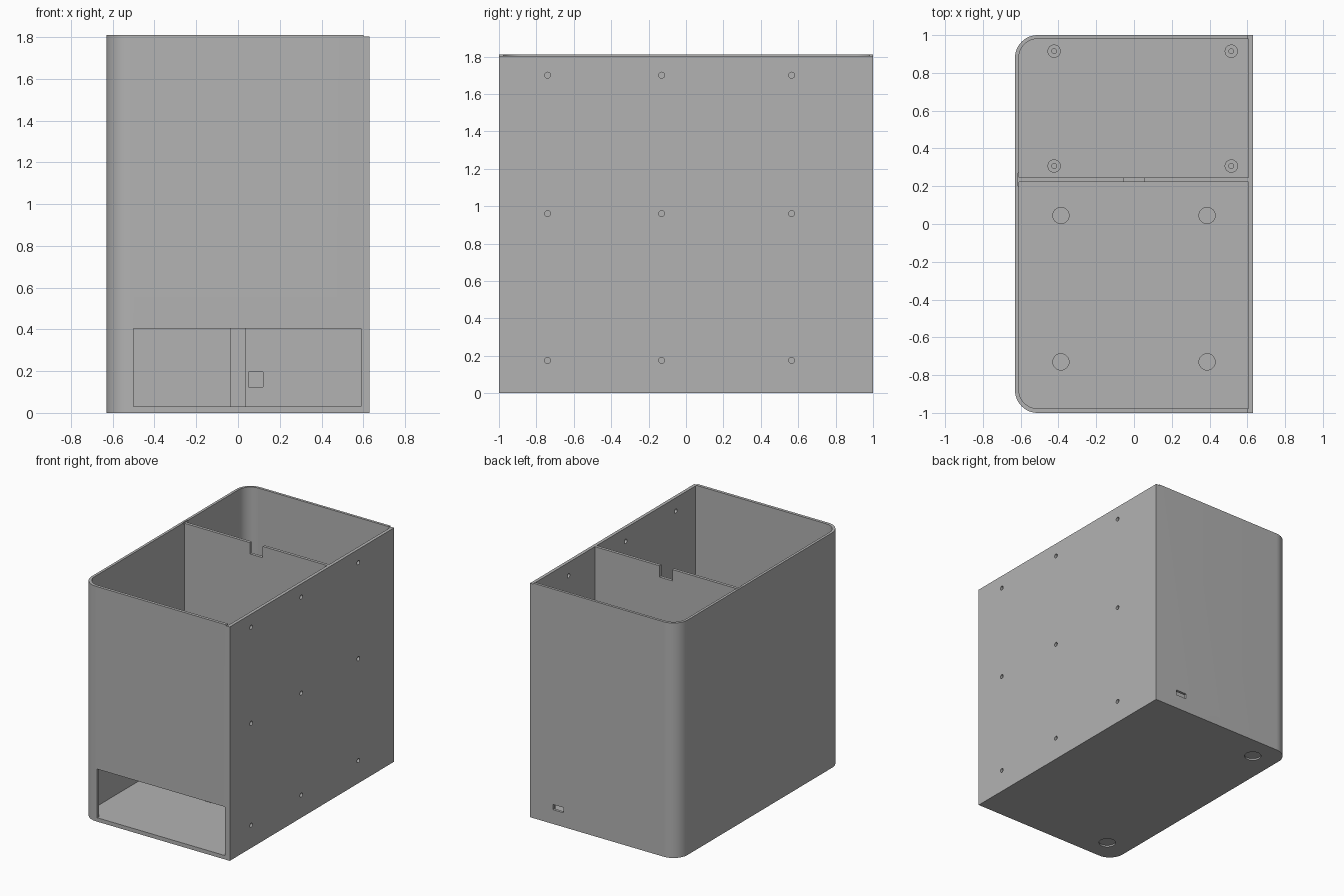
import bpy, bmesh, math

cube = bpy.data.objects.get("Cube")
if cube:
    bpy.data.objects.remove(cube, do_unlink=True)

grey = bpy.data.materials.new("plain grey")
grey.use_nodes = True
grey.diffuse_color = (0.45, 0.45, 0.45, 1)
grey.node_tree.nodes["Principled BSDF"].inputs["Base Color"].default_value = grey.diffuse_color


def prism(name, outline, z0, z1):
    """Extrude a flat outline from z0 up to z1."""
    bm = bmesh.new()
    face = bm.faces.new([bm.verts.new((x, y, z0)) for x, y in outline])
    top = bmesh.ops.extrude_face_region(bm, geom=[face])["geom"]
    bmesh.ops.translate(bm, vec=(0, 0, z1 - z0),
                        verts=[v for v in top if isinstance(v, bmesh.types.BMVert)])
    bmesh.ops.recalc_face_normals(bm, faces=bm.faces)
    mesh = bpy.data.meshes.new(name)
    bm.to_mesh(mesh)
    bm.free()
    mesh.materials.append(grey)
    obj = bpy.data.objects.new(name, mesh)
    bpy.context.collection.objects.link(obj)
    return obj


def outline(x0, x1, y0, y1, front=0, back=0, steps=12):
    """Rectangle whose two -x corners may be rounded."""
    pts = [(x1, y0), (x1, y1)]
    for r, y, side, start in ((back, y1, -1, 90), (front, y0, 1, 180)):
        if not r:
            pts.append((x0, y))
            continue
        for i in range(steps + 1):
            a = math.radians(start + 90 * i / steps)
            pts.append((x0 + r + r * math.cos(a), y + side * r + r * math.sin(a)))
    return pts


def box(name, x0, x1, y0, y1, z0, z1):
    return prism(name, outline(x0, x1, y0, y1), z0, z1)


def disc(name, x, y, r, z0, z1, sides=32):
    ring = [(x + r * math.cos(math.tau * i / sides), y + r * math.sin(math.tau * i / sides))
            for i in range(sides)]
    return prism(name, ring, z0, z1)


def cut(obj, cutter):
    mod = obj.modifiers.new("cut", "BOOLEAN")
    mod.operation = "DIFFERENCE"
    mod.solver = "EXACT"
    mod.object = cutter
    bpy.context.view_layer.objects.active = obj
    bpy.ops.object.modifier_apply(modifier=mod.name)
    bpy.data.objects.remove(cutter, do_unlink=True)


def smooth(obj):
    bpy.ops.object.select_all(action="DESELECT")
    obj.select_set(True)
    bpy.context.view_layer.objects.active = obj
    bpy.ops.object.shade_smooth_by_angle(angle=math.radians(30))


HEIGHT, FLOOR, SHELF, RIM = 1.81, 0.03, 0.405, 1.802
WALL_L, WALL_R = -0.61, 0.605

# Case shell with two open compartments
case = prism("case_shell", outline(-0.63, 0.63, -1, 1, 0.12, 0.12), 0, HEIGHT)
cut(case, prism("front_space", outline(WALL_L, WALL_R, -0.977, 0.222, front=0.1), FLOOR, 2))
cut(case, prism("back_space", outline(WALL_L, WALL_R, 0.245, 0.98, back=0.1), FLOOR, 2))

# Lowered divider and side wall, cable notch
cut(case, box("divider_top", -0.615, 0.62, 0.2, 0.27, RIM, 2))
cut(case, box("side_top", 0.6, 0.7, -1.1, 1.1, RIM, 2))
cut(case, box("notch", -0.055, 0.055, 0.2, 0.27, 1.715, 2))

# Front window, divider port, back port
cut(case, box("window", -0.5, 0.59, -1.1, -0.95, FLOOR, SHELF))
cut(case, box("divider_port", 0.05, 0.12, 0.2, 0.27, 0.125, 0.195))
cut(case, box("back_port", 0.345, 0.435, 0.95, 1.1, 0.11, 0.15))

# Screw holes through the flat side
for y in (-0.74, -0.13, 0.565):
    for z in (0.175, 0.96, 1.70):
        drill = disc("drill", 0, 0, 0.016, -0.1, 0.1, 20)
        drill.rotation_euler.y = math.radians(90)
        drill.location = (0.62, y, z)
        bpy.context.view_layer.update()
        cut(case, drill)

# Shallow foot recesses underneath
for y in (-0.82, 0.82):
    cut(case, disc("foot_recess", -0.435, y, 0.06, -0.1, 0.012))
smooth(case)

# Shelf above the window, with four holes
shelf = prism("shelf", outline(WALL_L, WALL_R, -0.977, 0.222, front=0.1), SHELF, SHELF + 0.025)
for x in (-0.387, 0.387):
    for y in (-0.73, 0.045):
        cut(shelf, disc("shelf_hole", x, y, 0.043, 0.3, 0.6))
smooth(shelf)

# Rib carrying the shelf
box("shelf_rib", -0.035, 0.035, -0.343, 0.222, FLOOR, SHELF)

# Standoffs in the back compartment
for x in (-0.423, 0.515):
    for y in (0.307, 0.915):
        post = disc("standoff", x, y, 0.035, FLOOR, 0.1)
        cut(post, disc("standoff_bore", x, y, 0.013, FLOOR + 0.01, 0.2, 16))
        smooth(post)
